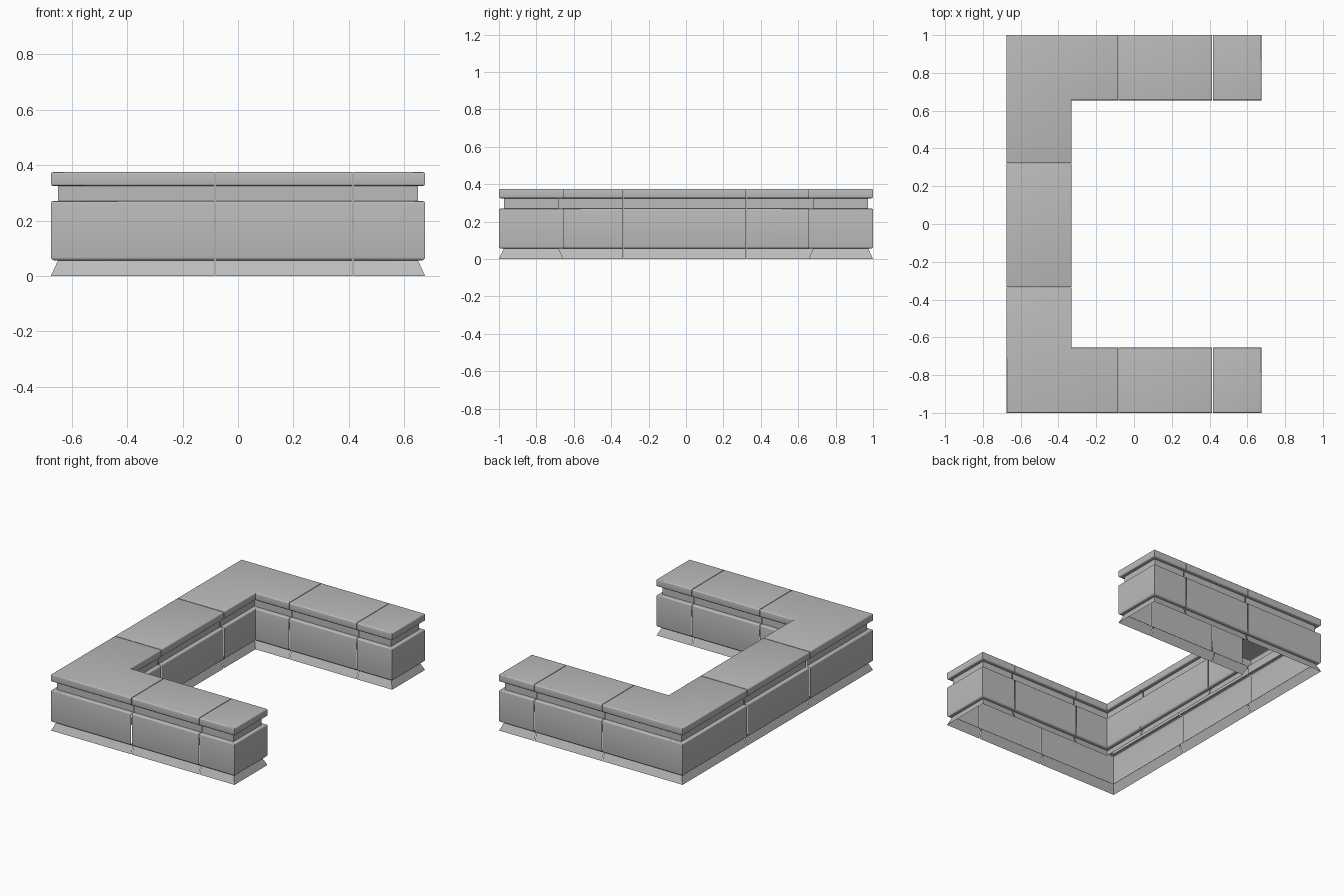
import bpy, bmesh, math
from mathutils import Vector

if "Cube" in bpy.data.objects:
    bpy.data.objects.remove(bpy.data.objects["Cube"])

stone = bpy.data.materials.new("light_grey")
stone.diffuse_color = (0.5, 0.5, 0.5, 1.0)
stone.use_nodes = True
stone.node_tree.nodes["Principled BSDF"].inputs["Base Color"].default_value = stone.diffuse_color

# Plan dimensions of the U-shaped counter
X, Y = 0.675, 1.0
IN_X, IN_Y = -0.33, 0.655
SEAMS_X = (-0.083, 0.415)
SEAMS_Y = (0.322, -0.335)
GAP = 0.002


def arc(inset_c, z_c, r, a0, a1, n=4):
    """Rounded profile corner as (inset, z) points."""
    pts = []
    for i in range(n + 1):
        a = math.radians(a0 + (a1 - a0) * i / n)
        pts.append((inset_c - r * math.cos(a), z_c + r * math.sin(a)))
    return pts


# Side profiles as (inset from outline, height)
PROFILES = {
    "flared_skirt": [(0.0, 0.0), (0.026, 0.058)],
    "body": [(0.026, 0.056)] + arc(0.012, 0.068, 0.012, -90, 0)
            + arc(0.008, 0.262, 0.008, 0, 90) + [(0.026, 0.27)],
    "neck": [(0.026, 0.27), (0.026, 0.325)],
    "top_slab": [(0.026, 0.325)] + arc(0.008, 0.333, 0.008, -90, 0)
                + arc(0.008, 0.367, 0.008, 0, 90),
}


def on_seam(p, q):
    same_x = abs(p[0] - q[0]) < 1e-6
    same_y = abs(p[1] - q[1]) < 1e-6
    return (same_x and any(abs(p[0] - s) < 1e-6 for s in SEAMS_X)) or \
           (same_y and any(abs(p[1] - s) < 1e-6 for s in SEAMS_Y))


def loft(name, outline, profile, cap):
    """Sweep a profile round a right-angled outline, open at the module joints."""
    n = len(outline)
    joint = [on_seam(outline[i], outline[(i + 1) % n]) for i in range(n)]
    normals = []
    for i in range(n):
        d = (Vector(outline[(i + 1) % n]) - Vector(outline[i])).normalized()
        normals.append(Vector((-d.y, d.x)))
    bm = bmesh.new()
    rings = []
    for k, (inset, z) in enumerate(profile):
        # the slab's joint edges get a small bevel at the very top
        seam_in = GAP * 2 if cap and k == len(profile) - 1 else GAP
        off = [seam_in if joint[i] else inset for i in range(n)]
        ring = []
        for i in range(n):
            p = Vector(outline[i]) + normals[i - 1] * off[i - 1] + normals[i] * off[i]
            ring.append(bm.verts.new((p.x, p.y, z)))
        rings.append(ring)
    for k in range(len(rings) - 1):
        for i in range(n):
            if joint[i] and not cap:
                continue
            j = (i + 1) % n
            bm.faces.new((rings[k][i], rings[k][j], rings[k + 1][j], rings[k + 1][i]))
    if cap:
        bm.faces.new(rings[-1])
    me = bpy.data.meshes.new(name)
    bm.to_mesh(me)
    bm.free()
    me.materials.append(stone)
    me.shade_smooth()
    me.set_sharp_from_angle(angle=math.radians(35))
    ob = bpy.data.objects.new(name, me)
    bpy.context.collection.objects.link(ob)


def rect(x0, x1, y0, y1):
    return [(x0, y0), (x1, y0), (x1, y1), (x0, y1)]


# Module outlines: the rear run and its mirrored front run
a, b = SEAMS_X
modules = {"middle": rect(-X, IN_X, SEAMS_Y[1], SEAMS_Y[0])}
for side, sign, seam in (("back", 1, SEAMS_Y[0]), ("front", -1, -SEAMS_Y[1])):
    runs = {
        "corner": [(-X, seam), (IN_X, seam), (IN_X, IN_Y), (a, IN_Y), (a, Y), (-X, Y)],
        "arm": rect(a, b, IN_Y, Y),
        "end": rect(b, X, IN_Y, Y),
    }
    for kind, pts in runs.items():
        if sign < 0:
            pts = [(x, -y) for x, y in reversed(pts)]
        modules[f"{side}_{kind}"] = pts

# Build every layer of every module
for module, outline in modules.items():
    for part, profile in PROFILES.items():
        loft(f"{module}_{part}", outline, profile, part == "top_slab")
